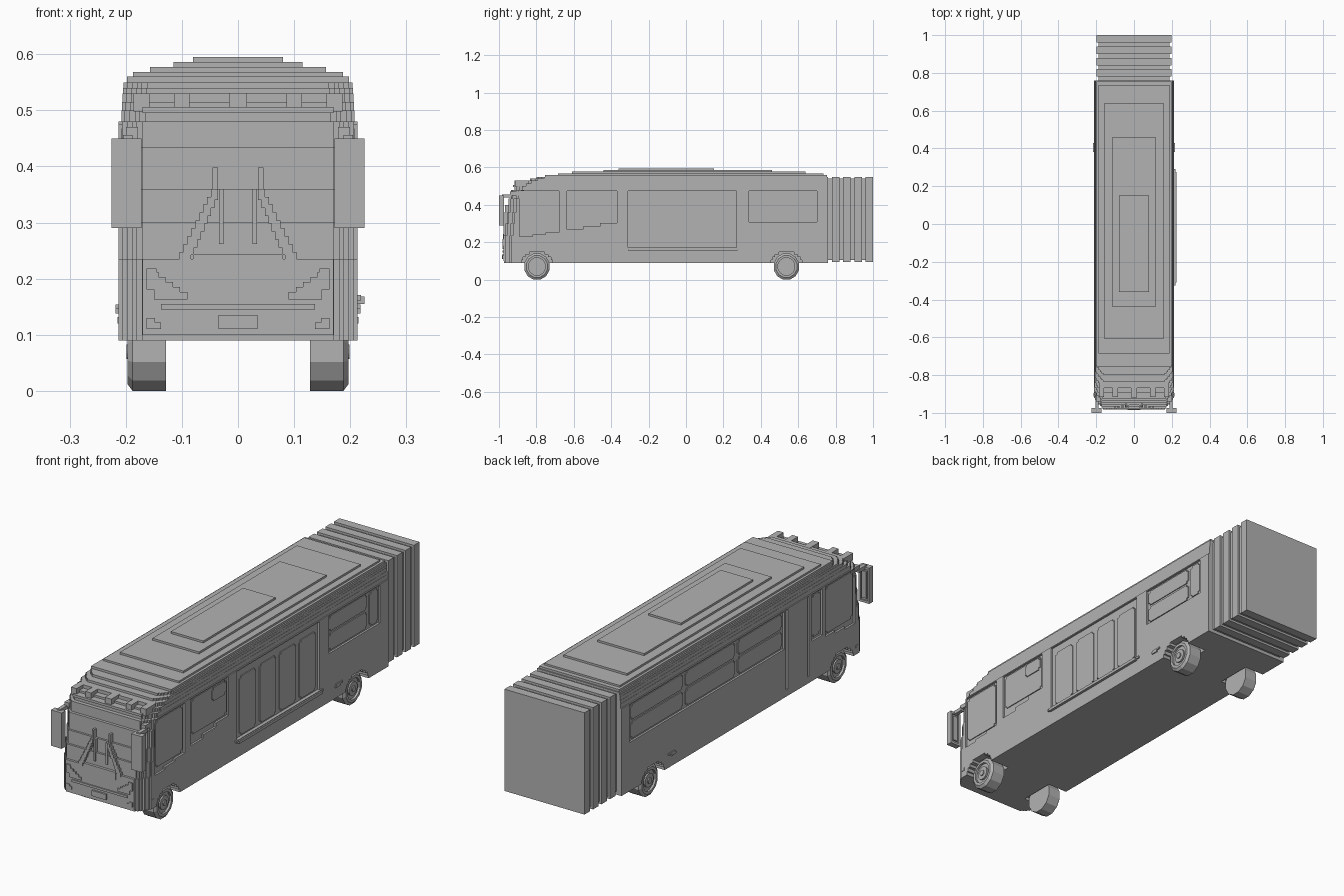
import bpy, bmesh, math
from mathutils import Vector

cube = bpy.data.objects.get("Cube")
if cube:
    bpy.data.objects.remove(cube, do_unlink=True)

grey = bpy.data.materials.new("plain_grey")
grey.use_nodes = True
grey.diffuse_color = (0.45, 0.45, 0.45, 1)
grey.node_tree.nodes["Principled BSDF"].inputs["Base Color"].default_value = (0.45, 0.45, 0.45, 1)


def finish(name, bm):
    bmesh.ops.recalc_face_normals(bm, faces=bm.faces)
    mesh = bpy.data.meshes.new(name)
    bm.to_mesh(mesh)
    bm.free()
    mesh.materials.append(grey)
    ob = bpy.data.objects.new(name, mesh)
    bpy.context.collection.objects.link(ob)
    return ob


def prism(bm, points, direction):
    """Extrude a closed outline along a vector."""
    face = bm.faces.new([bm.verts.new(p) for p in points])
    moved = bmesh.ops.extrude_face_region(bm, geom=[face])["geom"]
    bmesh.ops.translate(bm, vec=Vector(direction), verts=[v for v in moved if isinstance(v, bmesh.types.BMVert)])
    bm.faces.ensure_lookup_table()
    if not face.is_valid or len(face.link_loops if hasattr(face, "link_loops") else face.loops) == 0:
        return


def box(bm, x0, x1, y0, y1, z0, z1):
    prism(bm, [(x0, y0, z0), (x1, y0, z0), (x1, y1, z0), (x0, y1, z0)], (0, 0, z1 - z0))


def boxes(name, items):
    bm = bmesh.new()
    for item in items:
        box(bm, *item)
    return finish(name, bm)


def both(items):
    """Repeat boxes on both sides of the centre line."""
    return [b for x0, x1, *rest in items for b in ((x0, x1, *rest), (-x1, -x0, *rest))]


def notched(bm, s, x0, x1, y0, y1, z0, z1, n=0.01):
    """Side plate with stepped corners."""
    pts = [(y0 + n, z0), (y1 - n, z0), (y1 - n, z0 + n), (y1, z0 + n), (y1, z1 - n), (y1 - n, z1 - n),
           (y1 - n, z1), (y0 + n, z1), (y0 + n, z1 - n), (y0, z1 - n), (y0, z0 + n), (y0 + n, z0 + n)]
    prism(bm, [(s * x0, y, z) for y, z in pts], (s * (x1 - x0), 0, 0))


# Body: stacked slabs with stepped front corners
SIDE, REAR = 0.213, 0.76
CORNER = [(0.042, 0), (0.032, 0.008), (0.024, 0.016), (0.015, 0.027), (0.006, 0.04), (0, 0.052)]
LAYERS = [(0.09, 0.235, -0.972, SIDE), (0.235, 0.3, -0.966, SIDE), (0.3, 0.36, -0.957, SIDE),
          (0.36, 0.435, -0.948, SIDE), (0.435, 0.48, -0.935, SIDE), (0.48, 0.5, -0.918, 0.208),
          (0.5, 0.515, -0.895, 0.207), (0.515, 0.53, -0.868, 0.206), (0.53, 0.54, -0.835, 0.205),
          (0.54, 0.55, -0.8, 0.204)]
bm = bmesh.new()
for z0, z1, front, half in LAYERS:
    right, last = [], 0
    for inset, back in CORNER:
        if right:
            right.append((right[-1][0], front + back))
        right.append((half - inset, front + back))
    outline = right + [(half, REAR), (-half, REAR)] + [(-x, y) for x, y in reversed(right)]
    prism(bm, [(x, y, z0) for x, y in outline], (0, 0, z1 - z0))
body = finish("body", bm)

# Cutters: wheel arches, window and door recesses
WHEELS = (-0.797, 0.537)
DEEP = SIDE - 0.009
cuts = []
for y in WHEELS:
    for half, top in ((0.082, 0.105), (0.074, 0.121), (0.06, 0.135), (0.04, 0.147)):
        cuts += both([(0.115, 0.25, y - half, y + half, 0.05, top)])


def recess(s, y0, y1, z0, z1, depth=DEEP):
    a, b = sorted((s * depth, s * 0.25))
    cuts.append((a, b, y0, y1, z0, z1))


TOP = 0.475
for s in (1, -1):
    for i in range(3):
        recess(s, -0.89 + 0.07 * i - 0.002 * (i > 0), -0.82 + 0.07 * i, 0.232 + 0.01 * i, TOP)
recess(1, -0.635, -0.55, 0.268, TOP)
recess(1, -0.552, -0.46, 0.284, TOP)
recess(1, -0.462, -0.37, 0.302, TOP)
recess(1, -0.31, 0.27, 0.168, TOP)
recess(1, 0.338, 0.7, 0.307, TOP)
recess(-1, -0.39, 0.7, 0.307, TOP)
recess(-1, -0.66, -0.585, 0.268, TOP)
for y in (-0.41, -0.56):
    recess(-1, y - 0.006, y + 0.006, 0.12, TOP)
cutter = boxes("recess_cutter", cuts)
cutter.hide_render = True

mod = body.modifiers.new("recesses", "BOOLEAN")
mod.operation, mod.solver, mod.object, mod.use_self = "DIFFERENCE", "EXACT", cutter, True
bpy.context.view_layer.update()
cut_mesh = bpy.data.meshes.new_from_object(body.evaluated_get(bpy.context.evaluated_depsgraph_get()))
body.modifiers.clear()
body.data = cut_mesh
bpy.data.objects.remove(cutter, do_unlink=True)

# Window and door panes
PANES = {
    "front_side_window": (1, [(-0.88, -0.69, 0.26, 0.468)]),
    "front_side_window_right": (-1, [(-0.88, -0.69, 0.26, 0.468)]),
    "second_window": (1, [(-0.625, -0.38, 0.31, 0.468)]),
    "door_panes": (1, [(y, y + 0.115, 0.178, 0.44) for y in (-0.285, -0.143, -0.003, 0.137)]),
    "rear_window": (1, [(0.345, 0.615, 0.4, 0.468), (0.345, 0.615, 0.315, 0.39), (0.632, 0.692, 0.315, 0.468)]),
    "narrow_window": (-1, [(-0.652, -0.593, 0.28, 0.468)]),
    "long_window": (-1, [(y, y + w, z0, z1) for y, w in ((0.32, 0.37), (-0.05, 0.35), (-0.38, 0.31))
                         for z0, z1 in ((0.315, 0.39), (0.4, 0.468))]),
}
for name, (s, panes) in PANES.items():
    bm = bmesh.new()
    for p in panes:
        notched(bm, s, DEEP - 0.003, DEEP + 0.004, *p)
    finish(name, bm)
bm = bmesh.new()
notched(bm, 1, DEEP, DEEP + 0.008, -0.485, -0.385, 0.405, 0.465)
finish("vent_window", bm)
boxes("door_step", [(0.2, 0.225, -0.31, 0.275, 0.155, 0.168), (0.2, 0.219, -0.325, 0.29, 0.161, 0.171)])
boxes("side_reflectors", both([(0.205, 0.218, 0.38, 0.412, 0.138, 0.148), (0.205, 0.218, 0.385, 0.43, 0.146, 0.154),
                               (0.19, 0.215, -0.913, -0.895, 0.12, 0.132)]))

# Roof: stepped plates
boxes("roof", [(-h, h, y0, y1, z0, z1) for h, y0, y1, z0, z1 in (
    (0.198, -0.755, 0.755, 0.548, 0.56), (0.187, -0.685, 0.735, 0.558, 0.568), (0.157, -0.61, 0.64, 0.566, 0.577),
    (0.115, -0.44, 0.46, 0.575, 0.586), (0.08, -0.36, 0.15, 0.584, 0.595))])
boxes("marker_lights", both([(x - 0.014, x + 0.014, -0.915, -0.85, 0.498, 0.53) for x in (0.1, 0.172)])
      + [(-0.016, 0.016, -0.918, -0.85, 0.498, 0.531)])
boxes("visor", [(-0.17, 0.17, -0.925, -0.86, 0.495, 0.506)])

# Bellows: core and ribs
boxes("bellows", [(-0.188, 0.188, 0.75, 0.99, 0.105, 0.54)]
      + [(-0.198, 0.198, 0.78 + 0.06 * i, 0.82 + 0.06 * i, 0.095, 0.55) for i in range(4)])

# Front: grille, plate, lamps, stepped headlights and wipers
FACE = -0.972
boxes("front_panel", [(-0.17, 0.17, FACE - 0.004, FACE + 0.01, 0.1, 0.235)])
boxes("grille_bar", [(-0.137, 0.137, FACE - 0.009, FACE, 0.145, 0.155)])
boxes("number_plate", [(-0.035, 0.035, FACE - 0.012, FACE, 0.11, 0.135)])
boxes("fog_lamps", both([(0.137, 0.163, FACE - 0.008, FACE, 0.11, 0.122), (0.148, 0.163, FACE - 0.008, FACE, 0.11, 0.13)]))
boxes("headlights", both([(0.09 + 0.013 * i, 0.15 if i < 2 else 0.163, FACE - 0.009, FACE,
                           0.163 + 0.009 * i, 0.176 + 0.009 * i) for i in range(5)]
                         + [(0.145, 0.163, FACE - 0.009, FACE, 0.185, 0.218)]))
boxes("lower_screen", [(-0.08, 0.08, FACE - 0.006, FACE + 0.01, 0.21, 0.243)])
wipers = [(0.036, 0.045, -0.968, -0.94, 0.35, 0.398), (0.026, 0.034, -0.972, -0.945, 0.262, 0.36)]
wipers += [(0.036 + 0.006 * i, 0.048 + 0.007 * i, -0.977, -0.95, 0.34 - 0.014 * i, 0.36 - 0.014 * i) for i in range(9)]
boxes("wipers", both(wipers))

# Mirrors: housing with a rim on the back and a hanging arm
rim = [(0.172, 0.181, 0.29, 0.45), (0.216, 0.225, 0.29, 0.45), (0.18, 0.217, 0.29, 0.3), (0.18, 0.217, 0.44, 0.45),
       (0.187, 0.21, 0.31, 0.43)]
boxes("mirrors", both([(0.172, 0.225, -1.0, -0.98, 0.29, 0.45)]
                      + [(x0, x1, -0.981, -0.973, z0, z1) for x0, x1, z0, z1 in rim]))
boxes("mirror_arms", both([(0.188, 0.205, -0.985, -0.93, 0.44, 0.456), (0.178, 0.2, -0.94, -0.89, 0.45, 0.47)]))

# Wheels: lathed outline about the axle
RING = [(0.128, 0.07), (0.188, 0.07), (0.197, 0.058), (0.197, 0.046), (0.187, 0.046), (0.187, 0.03),
        (0.194, 0.03), (0.194, 0.013), (0.199, 0.013)]
for s, side in ((1, "left"), (-1, "right")):
    for y, end in zip(WHEELS, ("front", "rear")):
        bm = bmesh.new()
        n = 12
        rings = [[bm.verts.new((s * x, y + r * math.sin((i + 0.5) * math.tau / n) , 0.07 + r * math.cos((i + 0.5) * math.tau / n) / math.cos(math.pi / n)))
                  for i in range(n)] for x, r in RING]
        for a, b in zip(rings, rings[1:]):
            for i in range(n):
                j = (i + 1) % n
                bm.faces.new((a[i], a[j], b[j], b[i]))
        bm.faces.new(rings[0])
        bm.faces.new(rings[-1])
        finish(f"{end}_{side}_wheel", bm)
